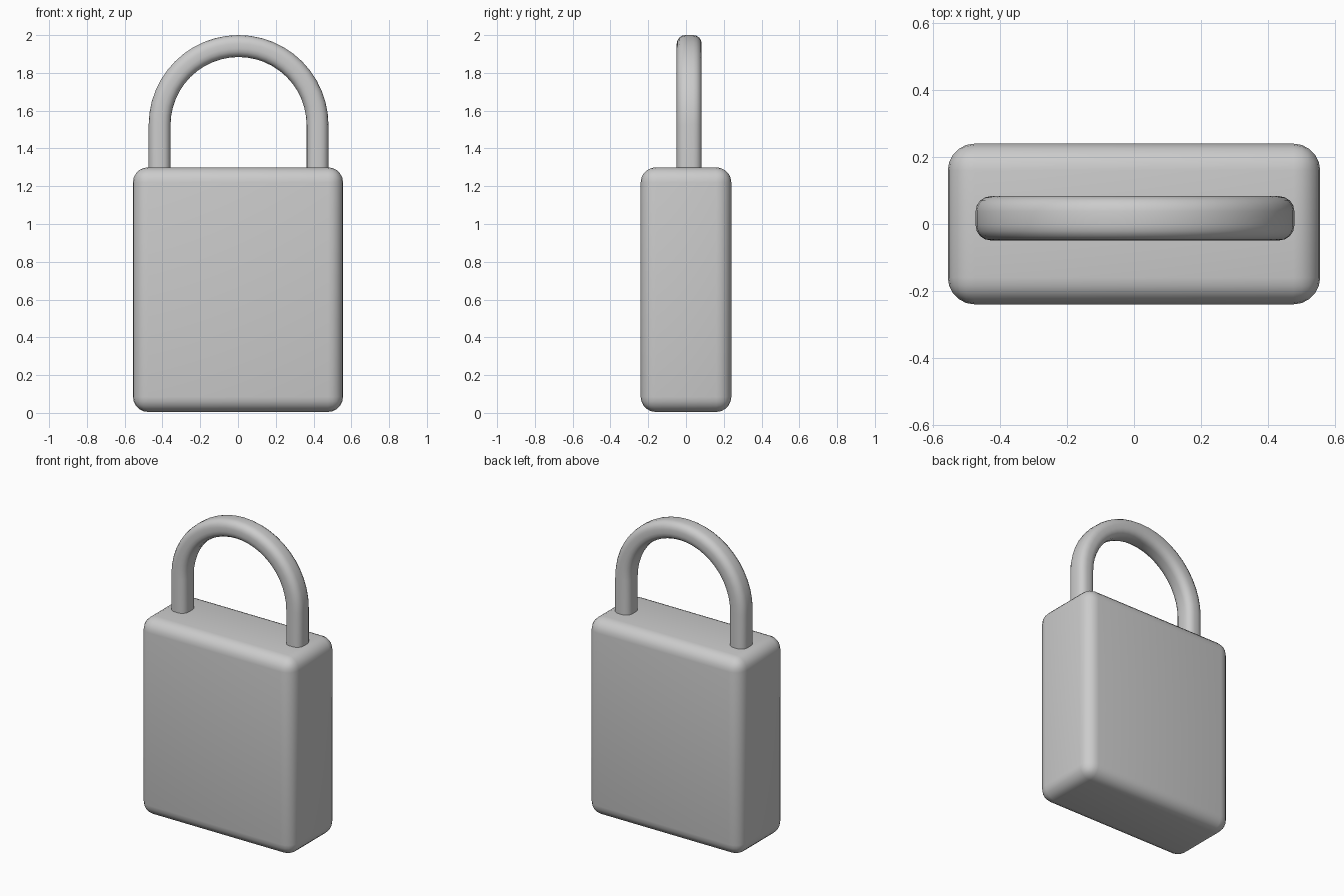
import bpy, bmesh
from math import sin, cos, pi, radians

if "Cube" in bpy.data.objects:
    bpy.data.objects.remove(bpy.data.objects["Cube"])


def finish(name, bm, angle):
    bmesh.ops.recalc_face_normals(bm, faces=bm.faces)
    mesh = bpy.data.meshes.new(name)
    bm.to_mesh(mesh)
    bm.free()
    ob = bpy.data.objects.new(name, mesh)
    bpy.context.collection.objects.link(ob)
    bpy.ops.object.select_all(action='DESELECT')
    ob.select_set(True)
    bpy.context.view_layer.objects.active = ob
    bpy.ops.object.shade_smooth_by_angle(angle=radians(angle))
    return ob


def rounded_rect(hw, hd, r, seg):
    pts = []
    for q, (sx, sy) in enumerate([(1, 1), (-1, 1), (-1, -1), (1, -1)]):
        for i in range(seg + 1):
            a = (q + i / seg) * pi / 2
            pts.append((sx * (hw - r) + r * cos(a), sy * (hd - r) + r * sin(a)))
    return pts


# Lock body: box with rounded edges
bm = bmesh.new()
bmesh.ops.create_cube(bm, size=1)
for v in bm.verts:
    v.co = (v.co.x * 1.112, v.co.y * 0.48, v.co.z * 1.295 + 0.6525)
bmesh.ops.translate(bm, verts=bm.verts, vec=(0, 0, 0.0))
bmesh.ops.bevel(bm, geom=bm.edges[:], offset=0.08, segments=5,
                profile=0.5, affect='EDGES')
finish("lock_body", bm, 40)

# Shackle: rounded rectangle swept up, over a half circle and down
CX, CY, CZ, R, HW, HD = 0.003, 0.017, 1.524, 0.418, 0.058, 0.066
section = rounded_rect(HW, HD, 0.045, 4)
ARC = 24
path = [(0, 1.26)] + [(pi * i / ARC, CZ) for i in range(ARC + 1)] + [(pi, 1.26)]
bm = bmesh.new()
rings = []
for a, z in path:
    rings.append([bm.verts.new((CX + (R + u) * cos(a), CY + v, z + (R + u) * sin(a)))
                  for u, v in section])
n = len(section)
for r0, r1 in zip(rings, rings[1:]):
    for i in range(n):
        j = (i + 1) % n
        bm.faces.new((r0[i], r0[j], r1[j], r1[i]))
bm.faces.new(rings[0])
bm.faces.new(rings[-1])
finish("shackle", bm, 40)
